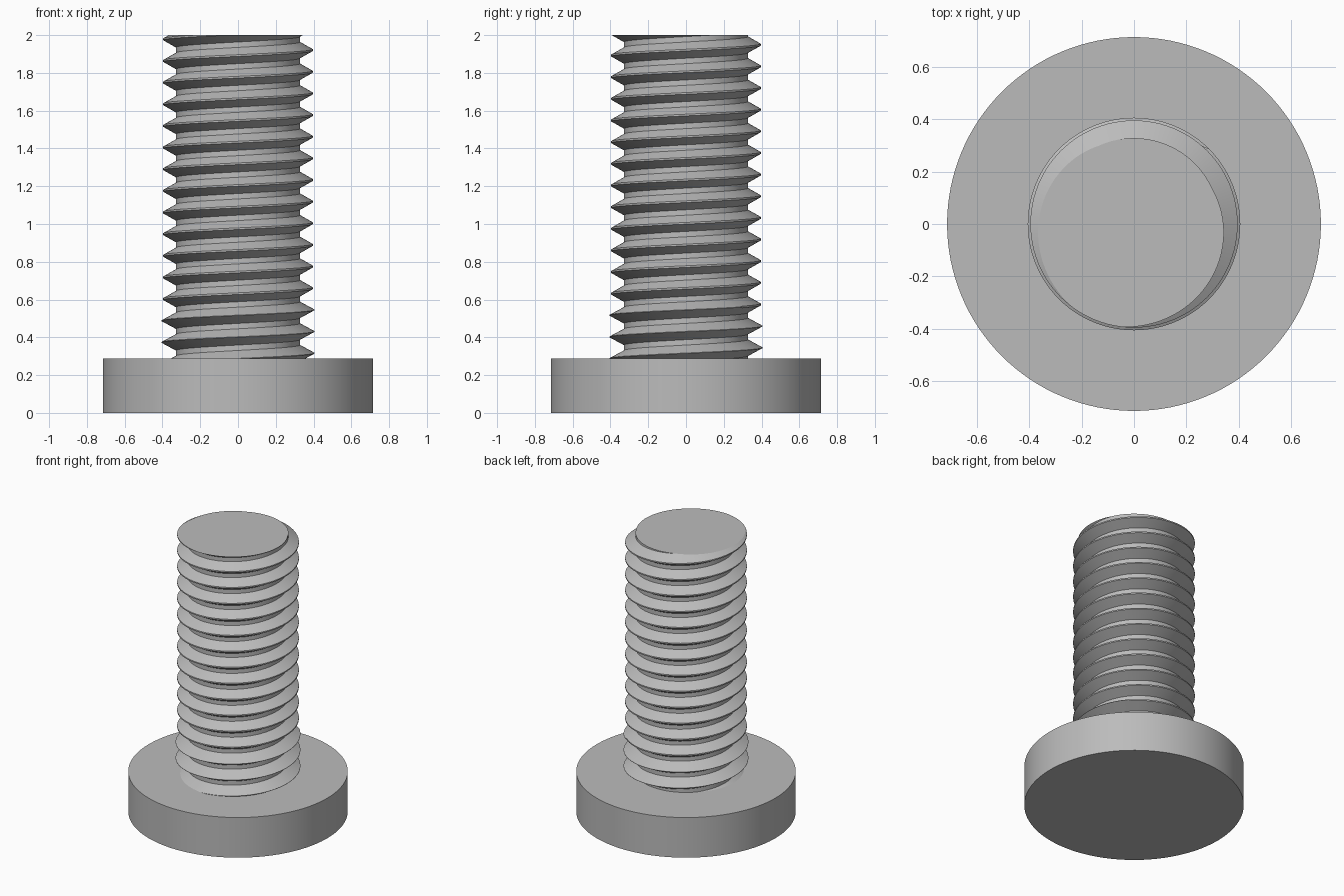
import bpy, bmesh
from math import cos, sin, radians, tau
from mathutils import Vector

cube = bpy.data.objects.get("Cube")
if cube:
    bpy.data.objects.remove(cube)

HEAD_RADIUS, HEAD_HEIGHT = 0.714, 0.288
TOP = 2.0
PITCH, ROOT, CREST = 0.1146, 0.328, 0.396
STEPS = 96            # segments per turn
CREST_AT_X = 0.66     # height of one crest on the +x side

steel = bpy.data.materials.new("grey_steel")
steel.use_nodes = True
steel.diffuse_color = (0.5, 0.5, 0.5, 1)
steel.node_tree.nodes["Principled BSDF"].inputs["Base Color"].default_value = (0.5, 0.5, 0.5, 1)


def finish(name, bm):
    bmesh.ops.recalc_face_normals(bm, faces=bm.faces)
    mesh = bpy.data.meshes.new(name)
    bm.to_mesh(mesh)
    bm.free()
    mesh.materials.append(steel)
    obj = bpy.data.objects.new(name, mesh)
    bpy.context.collection.objects.link(obj)
    bpy.ops.object.select_all(action='DESELECT')
    obj.select_set(True)
    bpy.context.view_layer.objects.active = obj
    bpy.ops.object.shade_smooth_by_angle(angle=radians(20))


def thread_section(z):
    """Radius and height offsets of one turn; the turns near the head are sharper and wider."""
    crest, flat = (0.406, 0.001) if z < 0.56 else (CREST, 0.0045)
    foot = 0.043
    return [(ROOT, -foot), (crest, -flat), (crest, flat), (ROOT, foot), (ROOT, PITCH - foot)]


# Head: plain flat disc
bm = bmesh.new()
bmesh.ops.create_cone(bm, cap_ends=True, segments=128, radius1=HEAD_RADIUS,
                      radius2=HEAD_RADIUS, depth=HEAD_HEIGHT)
bmesh.ops.translate(bm, vec=(0, 0, HEAD_HEIGHT / 2), verts=bm.verts)
finish("head", bm)

# Threaded shank: section swept along a right-handed helix, then cut level at both ends
bm = bmesh.new()
previous = None
for i in range(-6 * STEPS, 14 * STEPS):
    a = tau * i / STEPS
    z = CREST_AT_X + PITCH * i / STEPS
    ring = [bm.verts.new((r * cos(a), r * sin(a), z + dz)) for r, dz in thread_section(z)]
    if previous:
        for k in range(len(ring) - 1):
            bm.faces.new((previous[k], ring[k], ring[k + 1], previous[k + 1]))
    previous = ring
bmesh.ops.remove_doubles(bm, verts=bm.verts, dist=0.0002)

for height, up in ((TOP, 1), (HEAD_HEIGHT - 0.04, -1)):
    cut = bmesh.ops.bisect_plane(bm, geom=bm.verts[:] + bm.edges[:] + bm.faces[:], dist=1e-6,
                                 plane_co=Vector((0, 0, height)), plane_no=Vector((0, 0, up)),
                                 clear_outer=True)
    rim = [e for e in cut["geom_cut"] if isinstance(e, bmesh.types.BMEdge) and e.is_boundary]
    bmesh.ops.edgenet_fill(bm, edges=rim)
finish("threaded_shank", bm)
